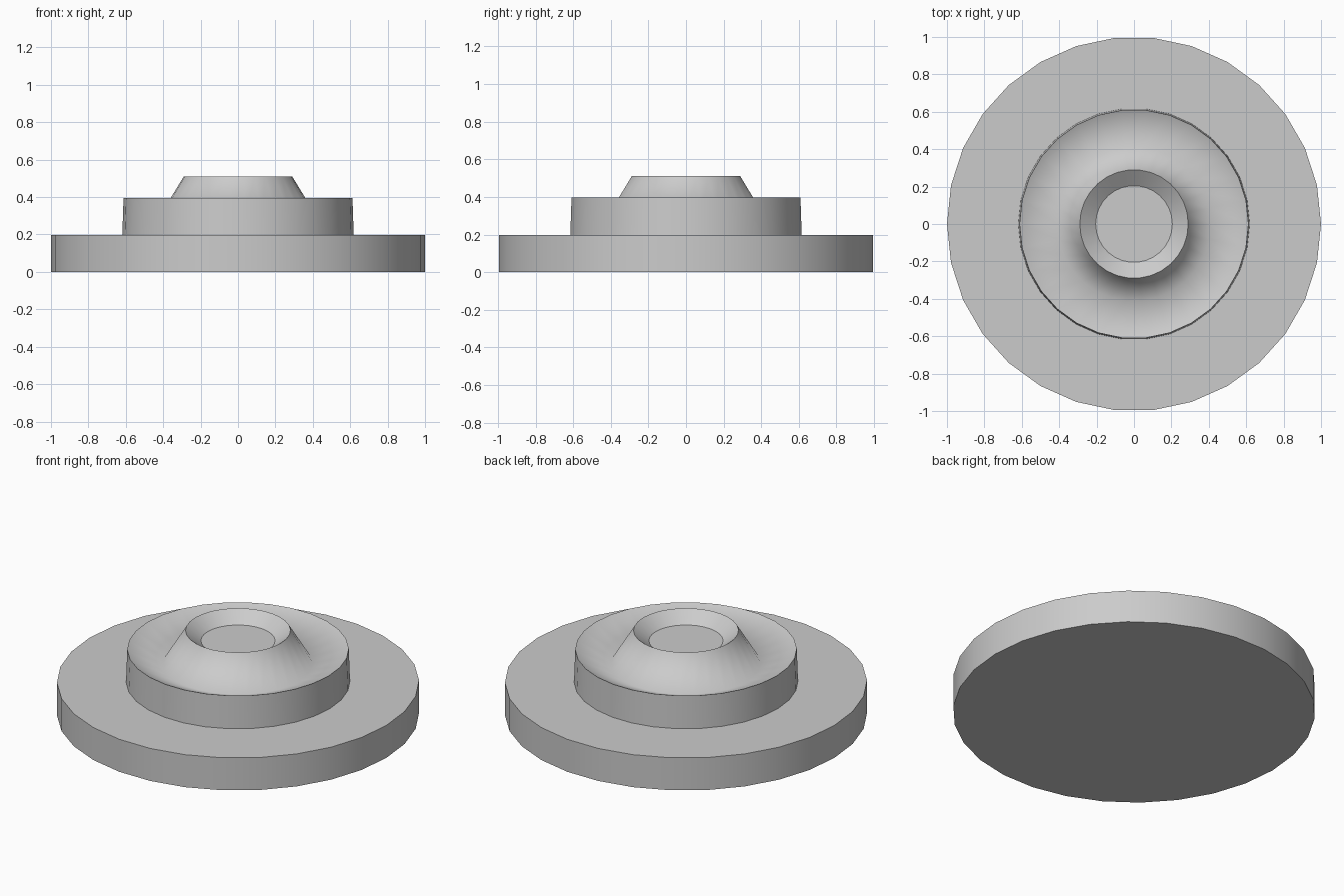
import bpy
import bmesh
from math import cos, sin, tau

SIDES = 30

old = bpy.data.objects.get("Cube")
if old:
    bpy.data.objects.remove(old, do_unlink=True)

grey = bpy.data.materials.new("plain_grey")
grey.use_nodes = True
colour = (0.6, 0.6, 0.6, 1.0)
grey.diffuse_color = colour
grey.node_tree.nodes["Principled BSDF"].inputs["Base Color"].default_value = colour


def lathe(name, profile, soft=()):
    """Turn (radius, height) points, bottom to top; rings are sharp unless soft."""
    bm = bmesh.new()
    rings = [[bm.verts.new((r * cos(tau * i / SIDES), r * sin(tau * i / SIDES), z))
              for i in range(SIDES)] for r, z in profile]
    for low, high in zip(rings, rings[1:]):
        for i in range(SIDES):
            j = (i + 1) % SIDES
            bm.faces.new((low[i], low[j], high[j], high[i]))
    bm.faces.new(rings[0][::-1])
    bm.faces.new(rings[-1])
    for face in bm.faces:
        face.smooth = True
    for k, ring in enumerate(rings):
        for i in range(SIDES):
            edge = bm.edges.get((ring[i], ring[(i + 1) % SIDES]))
            edge.smooth = k in soft
    mesh = bpy.data.meshes.new(name)
    bm.to_mesh(mesh)
    bm.free()
    mesh.materials.append(grey)
    obj = bpy.data.objects.new(name, mesh)
    bpy.context.collection.objects.link(obj)
    return obj


# Wide flat base
lathe("base_disc", [(1, 0), (1, 0.198)])

# Raised collar: drafted wall, dished top, conical boss and shallow funnel
lathe("collar_with_boss",
      [(0.619, 0.19), (0.612, 0.396), (0.412, 0.31), (0.29, 0.51), (0.205, 0.447)],
      soft=(2,))
